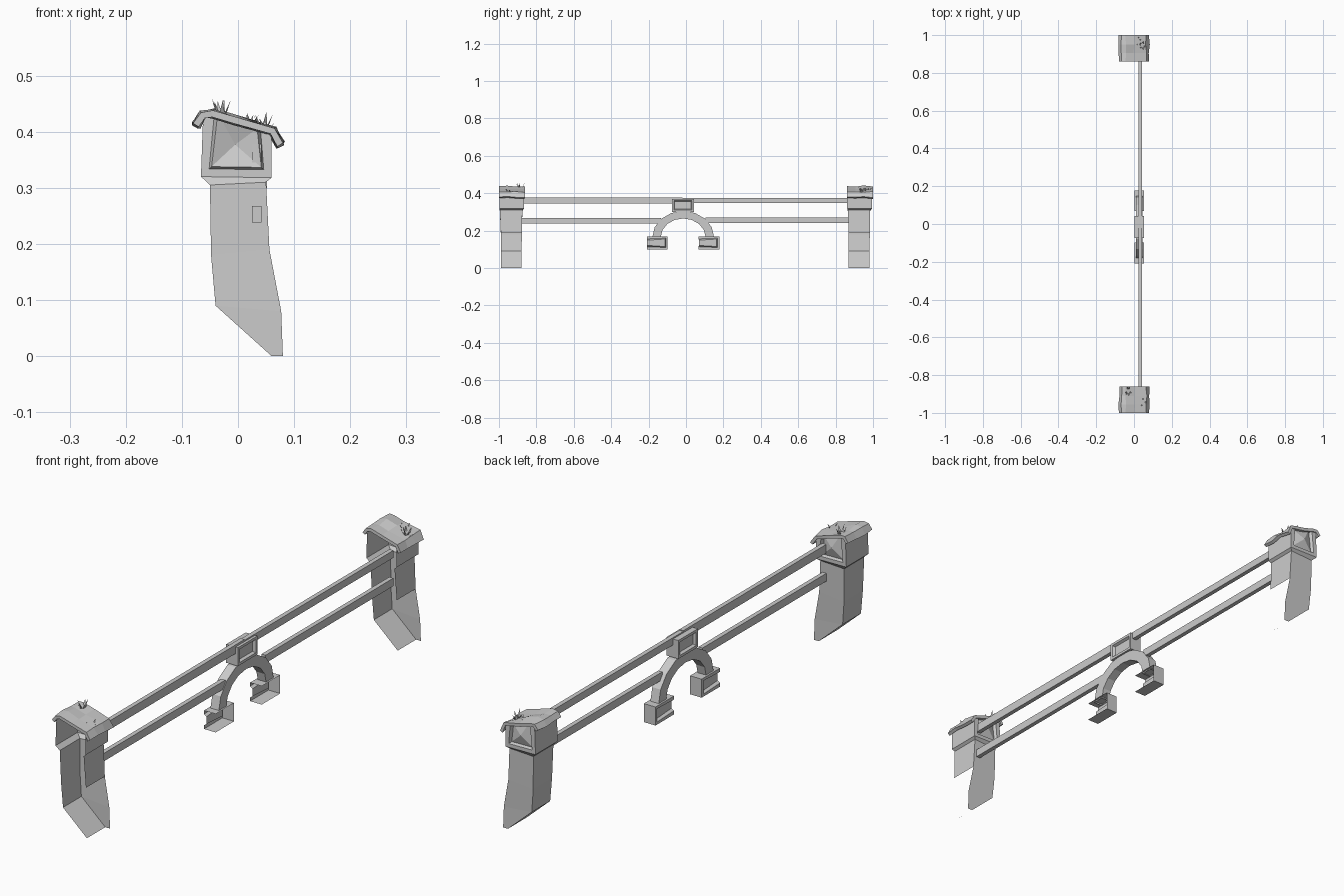
import bpy, bmesh, math, random

if "Cube" in bpy.data.objects:
    bpy.data.objects.remove(bpy.data.objects["Cube"])

random.seed(4)


def finish(name, bm):
    me = bpy.data.meshes.new(name)
    bm.to_mesh(me)
    bm.free()
    ob = bpy.data.objects.new(name, me)
    bpy.context.collection.objects.link(ob)
    return ob


def frame(bm, face, border, lip, depth, peak=0.0):
    """Recessed framed panel, optionally with a pyramid in the middle."""
    bmesh.ops.inset_region(bm, faces=[face], thickness=border)
    bmesh.ops.inset_region(bm, faces=[face], thickness=lip, depth=-depth)
    if peak:
        bmesh.ops.poke(bm, faces=[face], offset=peak)


def shell(bm, rings, keep):
    """Skin rings (x0, x1, y0, y1, z at x0, z at x1); sides: 0 -y, 1 +x, 2 +y, 3 -x."""
    loops = [[bm.verts.new(p) for p in ((x0, y0, za), (x1, y0, zb), (x1, y1, zb), (x0, y1, za))]
             for x0, x1, y0, y1, za, zb in rings]
    faces = {}
    for k in range(len(loops) - 1):
        a, b = loops[k], loops[k + 1]
        for i in range(4):
            if keep(k, i):
                j = (i + 1) % 4
                faces[k, i] = bm.faces.new((a[i], a[j], b[j], b[i]))
    return loops, faces


def box(bm, x0, x1, y0, y1, z0, z1, keep=lambda k, i: True):
    loops, faces = shell(bm, [(x0, x1, y0, y1, z0, z0), (x0, x1, y0, y1, z1, z1)], keep)
    bm.faces.new(loops[0][::-1])
    bm.faces.new(loops[1])
    bm.normal_update()
    return faces


# leaning stone post: shell open towards -y and on the lower +x side
POST = [(.06, .08, -.99, -.88, 0, 0),
        (-.04, .077, -.99, -.88, .09, .08),
        (-.048, .056, -.99, -.877, .18, .19),
        (-.05, .05, -.995, -.875, .305, .31),
        (-.066, .06, -.998, -.865, .32, .318),
        (-.062, .06, -.998, -.865, .434, .406)]
CAP = [(-.08, .415), (-.066, .434), (-.045, .438), (0, .425), (.065, .406), (.08, .38)]


def post(name, dy):
    bm = bmesh.new()
    _, faces = shell(bm, POST, lambda k, i: i in (2, 3) or (i == 1 and k >= 2))
    bm.normal_update()
    frame(bm, faces[4, 2], .02, .006, .012, .014)
    bmesh.ops.translate(bm, verts=bm.verts, vec=(0, dy, 0))
    finish(name + "_post", bm)

    # ragged sloping cap slab
    bm = bmesh.new()
    ys = (-1, -.955, -.91, -.86)
    grid = []
    for n, y in enumerate(ys):
        jit = 0 if n == 0 else .004
        grid.append([bm.verts.new((x + random.uniform(-jit, jit), y + dy, z + random.uniform(-jit, jit)))
                     for x, z in CAP])
    for a, b in zip(grid, grid[1:]):
        for i in range(len(CAP) - 1):
            bm.faces.new((a[i], a[i + 1], b[i + 1], b[i]))
    ob = finish(name + "_cap", bm)
    mod = ob.modifiers.new("thick", 'SOLIDIFY')
    mod.thickness = .012
    mod.offset = -1


def tuft(name, x, y, z, height, blades):
    """Thin pointed grass blades fanned around a point."""
    bm = bmesh.new()
    for i in range(blades):
        a = 2 * math.pi * i / blades + random.uniform(-.4, .4)
        c, s = math.cos(a), math.sin(a)
        h = height * random.uniform(.5, 1)
        px, py = x + c * .008, y + s * .012
        pts = ((px - s * .005, py + c * .005, z - .004), (px + s * .005, py - c * .005, z - .004),
               (px + c * .01, py + s * .012, z + h))
        bm.faces.new([bm.verts.new(p) for p in pts])
    finish(name, bm)


for name, dy in (("front", 0), ("back", 1.86)):
    post(name, dy)
tuft("front_grass", -.03, -.885, .436, .034, 6)
tuft("front_grass_small", .05, -.945, .412, .012, 3)
tuft("back_grass", .045, .945, .413, .024, 6)
tuft("back_grass_small", .02, .97, .42, .014, 4)

# rails
for name, y0, y1, z0, z1 in (("front_upper_rail", -.875, -.02, .345, .378),
                             ("back_upper_rail", -.02, .87, .347, .375),
                             ("front_lower_rail", -.895, -.135, .238, .268),
                             ("back_lower_rail", .105, .87, .24, .27)):
    bm = bmesh.new()
    box(bm, .025, .042, y0, y1, z0, z1)
    finish(name, bm)

# arch
bm = bmesh.new()
N, CY, CZ = 8, -.015, .165
sections = []
for i in range(N + 1):
    c, s = math.cos(math.pi * i / N), math.sin(math.pi * i / N)
    sections.append([bm.verts.new((x, CY + c * ry, CZ + s * rz))
                     for x, ry, rz in ((.01, .12, .1), (.045, .12, .1), (.045, .165, .14), (.01, .165, .14))])
for a, b in zip(sections, sections[1:]):
    for i in range(4):
        j = (i + 1) % 4
        bm.faces.new((a[i], a[j], b[j], b[i]))
bmesh.ops.recalc_face_normals(bm, faces=bm.faces)
finish("arch", bm)

# arch foot blocks, open towards +x and -y, framed on -x
for name, cy in (("front", CY - .138), ("back", CY + .138)):
    bm = bmesh.new()
    f = box(bm, .003, .052, cy - .055, cy + .055, .1, .17, lambda k, i: i in (2, 3))
    frame(bm, f[0, 3], .014, .007, .01)
    finish(name + "_arch_foot", bm)

# keystone framed on both broad sides
bm = bmesh.new()
f = box(bm, .003, .052, -.075, .042, .3, .37)
for side in (1, 3):
    frame(bm, f[0, side], .014, .007, .01)
finish("keystone", bm)
